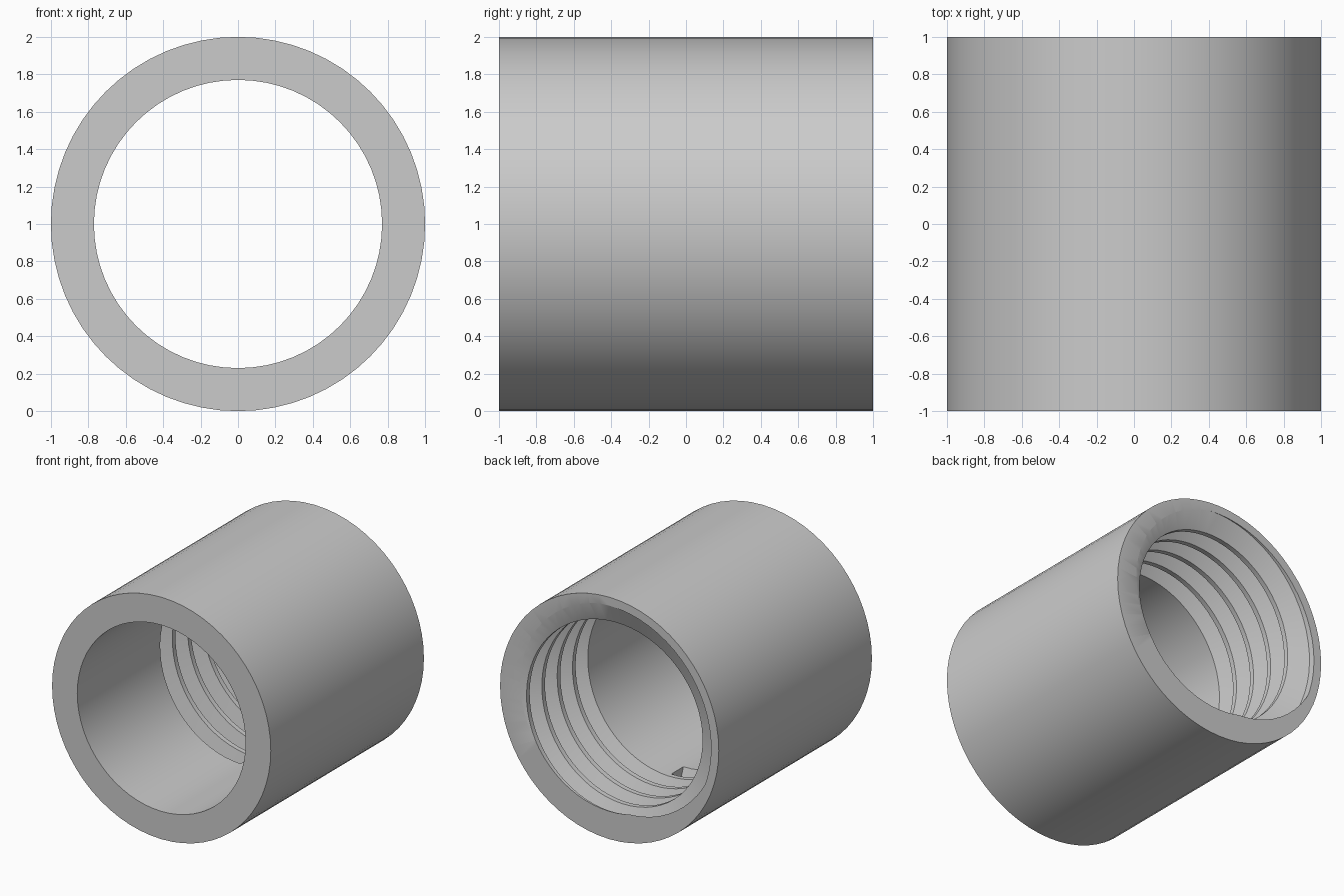
import bpy
import bmesh
from math import sin, cos, tau

cube = bpy.data.objects.get("Cube")
if cube:
    bpy.data.objects.remove(cube, do_unlink=True)

SIDES = 64
OUTER, BORE, ROOT = 1.0, 0.77, 0.93
PITCH, TURNS = 0.2, 5
START_Y = 0.125

grey = bpy.data.materials.new("plain_grey")
grey.use_nodes = True
colour = (0.6, 0.6, 0.6, 1)
grey.diffuse_color = colour
grey.node_tree.nodes["Principled BSDF"].inputs["Base Color"].default_value = colour


def make_object(name, bm):
    bmesh.ops.recalc_face_normals(bm, faces=bm.faces)
    mesh = bpy.data.meshes.new(name)
    bm.to_mesh(mesh)
    bm.free()
    mesh.materials.append(grey)
    obj = bpy.data.objects.new(name, mesh)
    bpy.context.collection.objects.link(obj)
    return obj


def sweep(name, profile, steps, lead, closed):
    """Sweep a (y, radius) profile about the y axis, advancing by lead per turn."""
    bm = bmesh.new()
    rings = []
    for i in range(steps):
        a = tau * i / SIDES
        rings.append([bm.verts.new((-r * sin(a), y + lead * i / SIDES, 1 - r * cos(a)))
                      for y, r in profile])
    n = len(profile)
    for i in range(steps if closed else steps - 1):
        here, there = rings[i], rings[(i + 1) % steps]
        for k in range(n):
            m = (k + 1) % n
            bm.faces.new((here[k], here[m], there[m], there[k]))
    if not closed:
        bm.faces.new(rings[0])
        bm.faces.new(rings[-1])
    else:
        pass
    return make_object(name, bm)


# Plain tube
sleeve = sweep("threaded_sleeve",
               [(-1, BORE), (-1, OUTER), (1, OUTER), (1, BORE)], SIDES, 0, True)

# Helical cutter for the internal thread, running out through the back
groove = [(0.067, 0.70), (0.067, BORE), (0.036, ROOT),
          (-0.028, ROOT), (-0.092, BORE), (-0.092, 0.70)]
cutter = sweep("thread_cutter", [(START_Y + y, r) for y, r in groove],
               SIDES * TURNS + 1, PITCH, False)
bmod = bmesh.new()
bmod.from_mesh(cutter.data)
bmesh.ops.triangulate(bmod, faces=bmod.faces)
bmod.to_mesh(cutter.data)
bmod.free()
cutter.hide_render = True

cut = sleeve.modifiers.new("cut_thread", 'BOOLEAN')
cut.operation = 'DIFFERENCE'
cut.solver = 'EXACT'
cut.object = cutter

# Apply the cut, remove the cutter and smooth the round surfaces
bpy.ops.object.select_all(action='DESELECT')
sleeve.select_set(True)
bpy.context.view_layer.objects.active = sleeve
bpy.ops.object.modifier_apply(modifier=cut.name)
bpy.data.objects.remove(cutter, do_unlink=True)
bpy.ops.object.shade_smooth_by_angle(angle=0.5)
